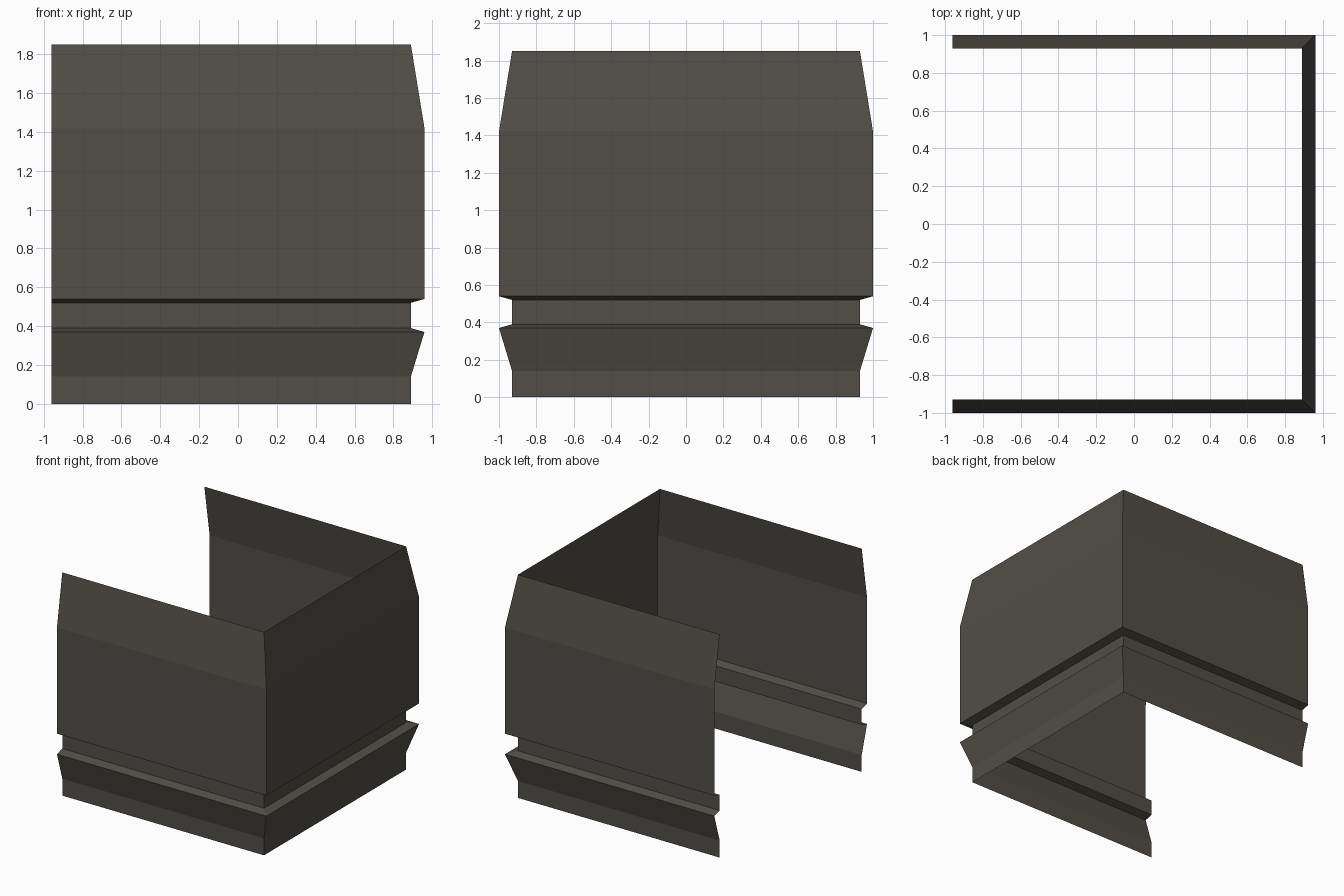
import bpy
import bmesh

cube = bpy.data.objects.get("Cube")
if cube:
    bpy.data.objects.remove(cube, do_unlink=True)

# Single dark stone colour
stone = bpy.data.materials.new("dark_stone")
stone.use_nodes = True
colour = (0.085, 0.076, 0.064, 1.0)
stone.diffuse_color = colour
stone.node_tree.nodes["Principled BSDF"].inputs["Base Color"].default_value = colour

# Wall moulding profile: (inset from outer face, height)
profile = [(0.07, 0), (0.07, 0.14), (0, 0.37), (0.07, 0.39),
           (0.07, 0.52), (0, 0.54), (0, 1.42), (0.07, 1.85)]
HALF_X, HALF_Y = 0.96, 1.0


def wall_row(bm, inset, z):
    """One U-shaped row of vertices, open on the -x side."""
    x, y = HALF_X - inset, HALF_Y - inset
    path = [(-HALF_X, -y), (x, -y), (x, y), (-HALF_X, y)]
    return [bm.verts.new((px, py, z)) for px, py in path]


# Sweep the profile around the three walls with mitred corners
bm = bmesh.new()
rows = [wall_row(bm, inset, z) for inset, z in profile]
for low, high in zip(rows, rows[1:]):
    for i in range(3):
        bm.faces.new((low[i], low[i + 1], high[i + 1], high[i]))

mesh = bpy.data.meshes.new("moulded_wall")
bm.to_mesh(mesh)
bm.free()
mesh.materials.append(stone)
wall = bpy.data.objects.new("moulded_wall", mesh)
bpy.context.collection.objects.link(wall)
